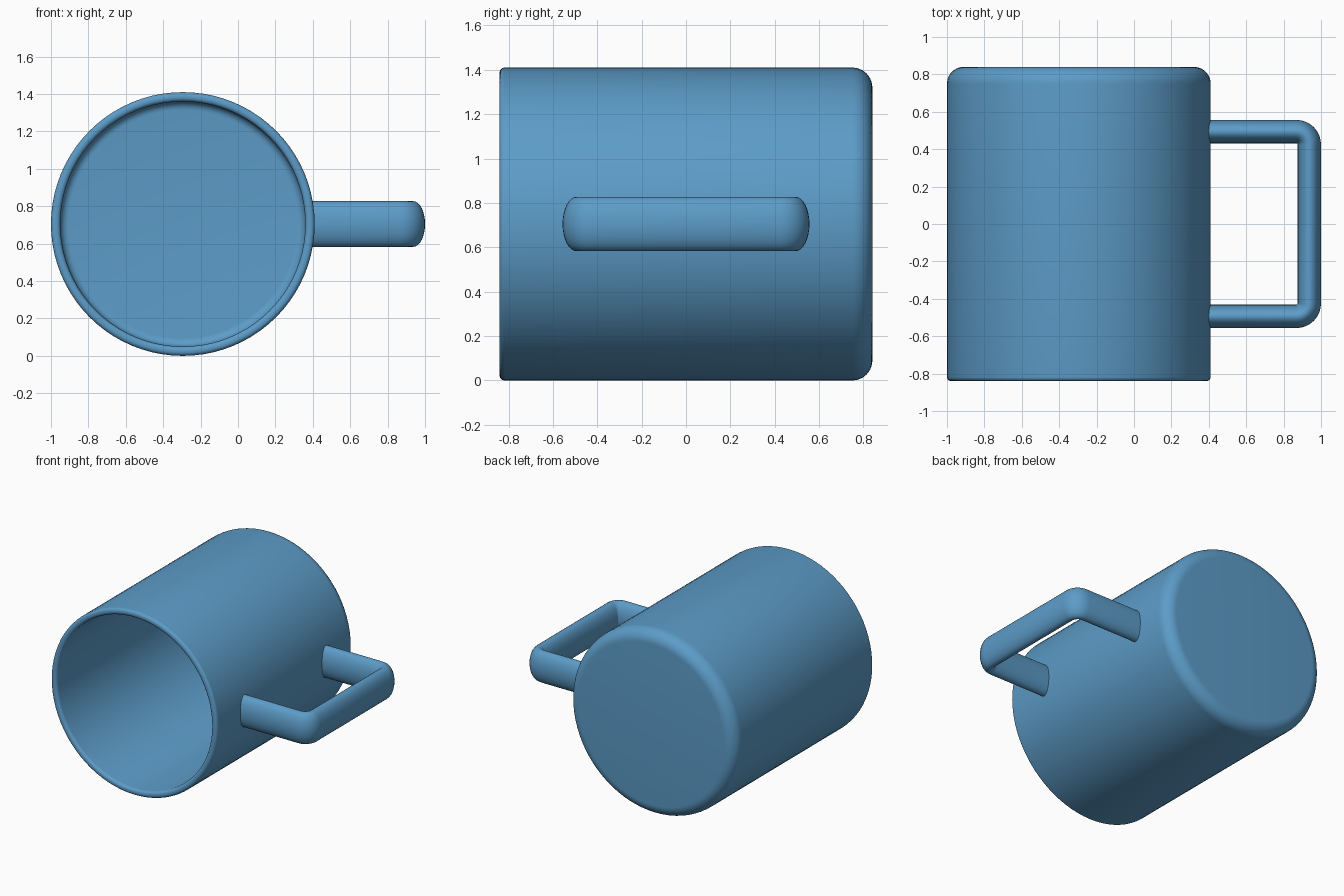
import bpy, bmesh, math
from mathutils import Vector, Matrix

cube = bpy.data.objects.get("Cube")
if cube:
    bpy.data.objects.remove(cube, do_unlink=True)

# One blue glaze for everything
blue = bpy.data.materials.new("blue glaze")
blue.use_nodes = True
BLUE = (0.108, 0.332, 0.578, 1.0)
blue.diffuse_color = BLUE
blue.node_tree.nodes["Principled BSDF"].inputs["Base Color"].default_value = BLUE

R, HALF, WALL = 0.705, 0.84, 0.05      # cup radius, half length, wall thickness
CENTRE = Vector((-0.295, 0, R))


def arc(cx, cy, r, a0, a1, n):
    """Points on an arc, angles in degrees."""
    return [(cx + r * math.cos(math.radians(a0 + (a1 - a0) * i / n)),
             cy + r * math.sin(math.radians(a0 + (a1 - a0) * i / n))) for i in range(n + 1)]


def finish(bm, name, angle):
    bmesh.ops.remove_doubles(bm, verts=bm.verts, dist=1e-5)
    bmesh.ops.recalc_face_normals(bm, faces=bm.faces)
    me = bpy.data.meshes.new(name)
    bm.to_mesh(me)
    bm.free()
    me.materials.append(blue)
    ob = bpy.data.objects.new(name, me)
    ob.location = CENTRE
    bpy.context.collection.objects.link(ob)
    bpy.ops.object.select_all(action='DESELECT')
    ob.select_set(True)
    bpy.context.view_layer.objects.active = ob
    bpy.ops.object.shade_smooth_by_angle(angle=math.radians(angle))
    return ob


# Cup: closed profile (radius, y) spun around the y axis, open towards the front
FILLET, LIP = 0.09, 0.022
RI = R - WALL
profile = [(0, HALF)]
profile += arc(R - FILLET, HALF - FILLET, FILLET, 90, 0, 10)            # rounded base
profile += arc(R - LIP, -HALF + LIP, LIP, 0, -90, 5)                    # outer lip
profile += arc(RI + LIP, -HALF + LIP, LIP, -90, -180, 5)                # inner lip
profile += arc(RI - 0.045, HALF - WALL - 0.045, 0.045, 0, 90, 6)        # inner floor edge
profile += [(0, HALF - WALL)]
bm = bmesh.new()
vs = [bm.verts.new((r, y, 0)) for r, y in profile]
es = [bm.edges.new(p) for p in zip(vs, vs[1:])]
bmesh.ops.spin(bm, geom=vs + es, cent=(0, 0, 0), axis=(0, 1, 0),
               angle=math.tau, steps=80, use_duplicate=False)
finish(bm, "cup_body", 35)

# Handle: an elliptical section swept along a squared loop with rounded corners
X0, X1, Y, BEND = 0.665, 1.2325, 0.494, 0.07
path = [(X0, -Y)] + arc(X1 - BEND, -Y + BEND, BEND, -90, 0, 8)
path += arc(X1 - BEND, Y - BEND, BEND, 0, 90, 8) + [(X0, Y)]
angles = [-90] + [-90 + 90 * i / 8 for i in range(9)]
angles += [90 * i / 8 for i in range(9)] + [90]
N, HALF_W, HALF_H = 32, 0.0625, 0.122
bm = bmesh.new()
rings = []
for (x, y), a in zip(path, angles):
    out = Vector((math.cos(math.radians(a)), math.sin(math.radians(a)), 0))
    rings.append([bm.verts.new(Vector((x, y, 0)) + out * HALF_W * math.cos(math.tau * k / N)
                               + Vector((0, 0, HALF_H * math.sin(math.tau * k / N))))
                  for k in range(N)])
for a, b in zip(rings, rings[1:]):
    for k in range(N):
        j = (k + 1) % N
        bm.faces.new((a[k], a[j], b[j], b[k]))
bm.faces.new(rings[0])
bm.faces.new(rings[-1])
finish(bm, "handle", 40)
